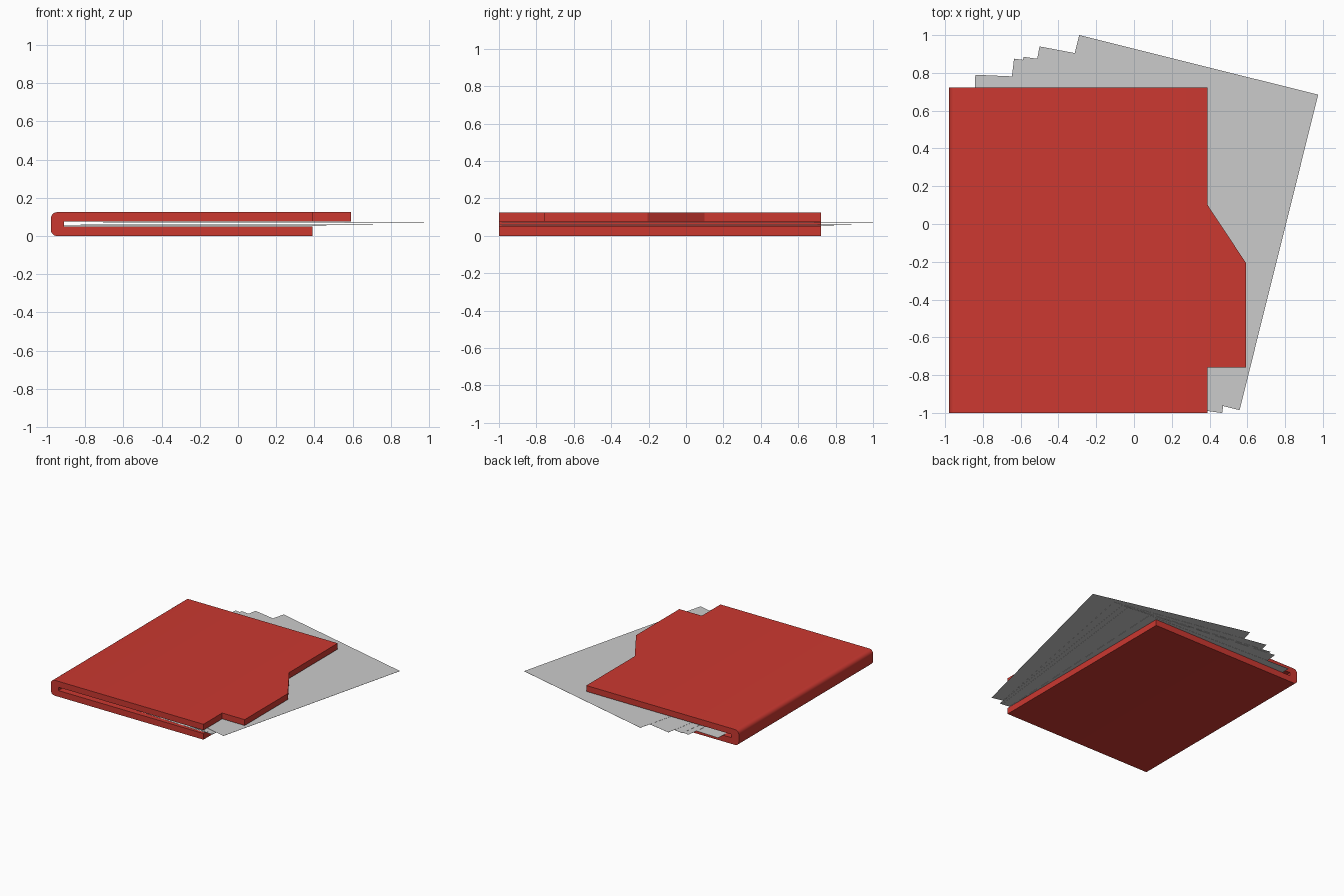
import bpy, bmesh
from math import radians, sin, cos
from mathutils import Matrix, Vector

if "Cube" in bpy.data.objects:
    bpy.data.objects.remove(bpy.data.objects["Cube"])

X0, X1, Y0, Y1, H = -0.98, 0.39, -1.0, 0.722, 0.125
SLOT_X, SLOT_LO, SLOT_HI = -0.912, 0.05, 0.077
R = 0.033


def finish(bm, name):
    bmesh.ops.recalc_face_normals(bm, faces=bm.faces)
    me = bpy.data.meshes.new(name)
    bm.to_mesh(me)
    bm.free()
    ob = bpy.data.objects.new(name, me)
    bpy.context.collection.objects.link(ob)
    return ob


def arc(cx, cz, a0, a1, n=6):
    angles = [radians(a0 + (a1 - a0) * i / n) for i in range(n + 1)]
    return [(cx + R * cos(a), cz + R * sin(a)) for a in angles]


# Folder: U-shaped section with rounded spine, extruded along y
profile = [(X1, H)] + arc(X0 + R, H - R, 90, 180) + arc(X0 + R, R, 180, 270)
profile += [(X1, 0), (X1, SLOT_LO), (SLOT_X, SLOT_LO), (SLOT_X, SLOT_HI), (X1, SLOT_HI)]
bm = bmesh.new()
face = bm.faces.new([bm.verts.new((x, Y0, z)) for x, z in profile])
ext = bmesh.ops.extrude_face_region(bm, geom=[face])
bmesh.ops.translate(bm, vec=(0, Y1 - Y0, 0),
                    verts=[g for g in ext["geom"] if isinstance(g, bmesh.types.BMVert)])

# Index tab: cut the cover at both tab ends and pull the edge face outward
for y in (-0.76, 0.10):
    bmesh.ops.bisect_plane(bm, geom=bm.verts[:] + bm.edges[:] + bm.faces[:],
                           plane_co=(0, y, 0), plane_no=(0, 1, 0))
bmesh.ops.recalc_face_normals(bm, faces=bm.faces)
edge = [f for f in bm.faces if f.normal.x > 0.9
        and f.calc_center_median().z > SLOT_HI
        and -0.7 < f.calc_center_median().y < 0]
ext = bmesh.ops.extrude_discrete_faces(bm, faces=edge)
for v in ext["faces"][0].verts:
    v.co.x = 0.592
    if v.co.y > 0:
        v.co.y = -0.205
folder = finish(bm, "folder")
mat = bpy.data.materials.new("red_card")
mat.diffuse_color = (0.6, 0.04, 0.03, 1)
mat.use_nodes = True
mat.node_tree.nodes["Principled BSDF"].inputs["Base Color"].default_value = mat.diffuse_color
folder.data.materials.append(mat)
bpy.context.view_layer.objects.active = folder
folder.select_set(True)
bpy.ops.object.shade_smooth_by_angle(angle=radians(30))

# Paper sheets: back-left corner, clockwise turn in degrees, height
W, L, T = 1.304, 1.721, 0.001
sheets = [(-0.84, 0.79, 2.5, 0.054), (-0.635, 0.875, 7, 0.058),
          (-0.585, 0.885, 8, 0.062), (-0.50, 0.94, 10.7, 0.066),
          (-0.29, 1.0, 14, 0.070)]
for i, (x, y, turn, z) in enumerate(sheets):
    bm = bmesh.new()
    bmesh.ops.create_cube(bm, size=1)
    bmesh.ops.scale(bm, vec=(W, L, T), verts=bm.verts)
    bmesh.ops.translate(bm, vec=(W / 2, -L / 2, 0), verts=bm.verts)
    bm.transform(Matrix.Translation((x, y, z)) @ Matrix.Rotation(-radians(turn), 4, "Z"))
    finish(bm, f"paper_sheet_{i + 1}")
